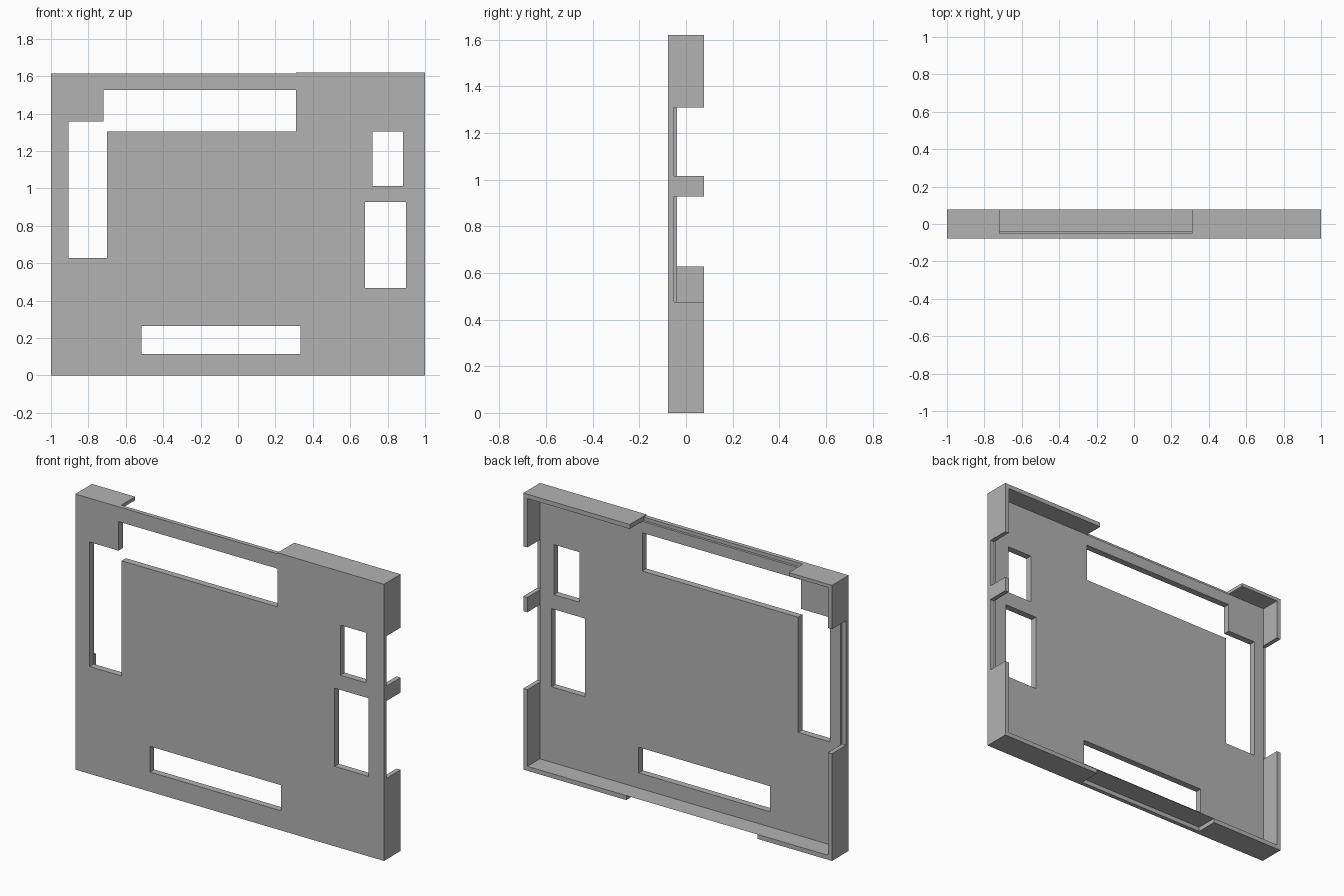
import bpy
import bmesh
from mathutils import Matrix, Vector

cube = bpy.data.objects.get("Cube")
if cube:
    bpy.data.objects.remove(cube, do_unlink=True)

FRONT, BACK = -0.077, 0.077
FLOOR, LEDGE = -0.038, -0.052   # inside of the panel, top of the lowered rim
WALL, TOP, OVER = 0.026, 1.62, 0.1

grey = bpy.data.materials.new("plain grey")
grey.use_nodes = True
colour = (0.45, 0.45, 0.45, 1)
grey.diffuse_color = colour
grey.node_tree.nodes["Principled BSDF"].inputs["Base Color"].default_value = colour


def box(name, x, y, z):
    """Box spanning the (low, high) pairs on each axis."""
    bm = bmesh.new()
    centre = Vector([sum(p) / 2 for p in (x, y, z)])
    size = Vector([p[1] - p[0] for p in (x, y, z)])
    bmesh.ops.create_cube(bm, size=1, matrix=Matrix.Translation(centre) @ Matrix.Diagonal(size).to_4x4())
    mesh = bpy.data.meshes.new(name)
    bm.to_mesh(mesh)
    bm.free()
    mesh.materials.append(grey)
    obj = bpy.data.objects.new(name, mesh)
    bpy.context.collection.objects.link(obj)
    return obj


def cut(target, x, y, z):
    """Subtract a box from the target and discard the cutter."""
    cutter = box("cutter", x, y, z)
    cutter.hide_render = True
    mod = target.modifiers.new("cut", 'BOOLEAN')
    mod.operation, mod.solver, mod.object = 'DIFFERENCE', 'EXACT', cutter
    bpy.context.view_layer.objects.active = target
    bpy.ops.object.modifier_apply(modifier=mod.name)
    mesh = cutter.data
    bpy.data.objects.remove(cutter, do_unlink=True)
    bpy.data.meshes.remove(mesh)


# Tray: solid block hollowed from the back
tray = box("panel_tray", (-1, 1), (FRONT, BACK), (0, TOP))
cut(tray, (-1 + WALL, 1 - WALL), (FLOOR, BACK + OVER), (WALL, TOP - WALL))

# Slightly lower top edge left of the tall lip
cut(tray, (-1 - OVER, 0.31), (FRONT - OVER, BACK + OVER), (TOP - 0.006, TOP + OVER))

# Rim openings on each side
notch = (LEDGE, BACK + OVER)
for z in ((0.475, 0.928), (1.015, 1.308)):
    cut(tray, (1 - WALL, 1 + OVER), notch, z)
cut(tray, (-1 - OVER, -1 + WALL), notch, (0.628, 1.357))
cut(tray, (-0.72, 0.31), notch, (TOP - WALL, TOP + OVER))
cut(tray, (-0.517, 0.333), notch, (-OVER, WALL))

# Windows through the panel
windows = (
    ((-0.72, 0.31), (1.303, 1.527)),
    ((-0.907, -0.70), (0.628, 1.357)),
    ((0.718, 0.882), (1.012, 1.305)),
    ((0.68, 0.898), (0.468, 0.926)),
    ((-0.517, 0.333), (0.115, 0.265)),
)
for x, z in windows:
    cut(tray, x, (FRONT - OVER, BACK + OVER), z)
